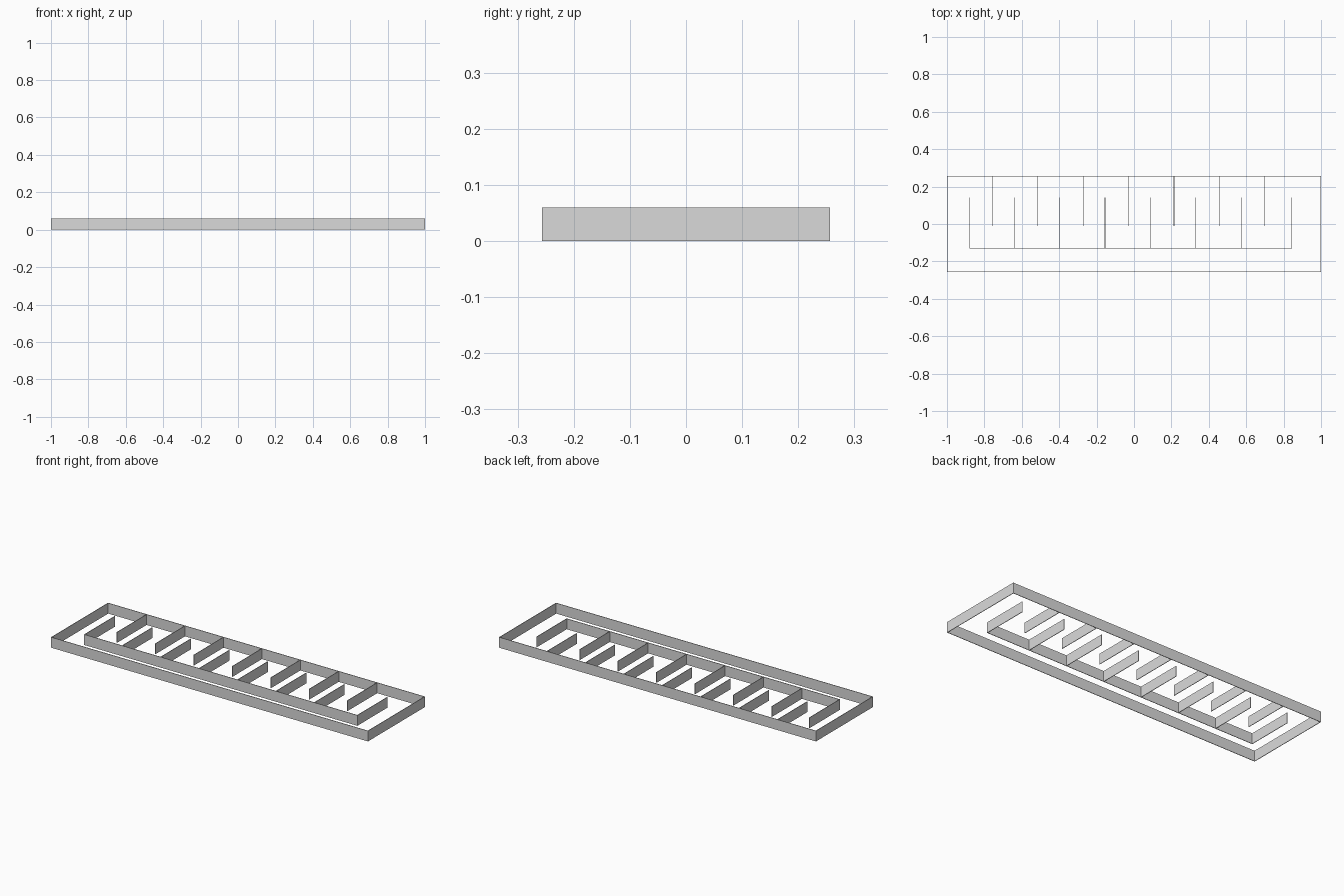
import bpy
import bmesh
from mathutils import Matrix, Vector

if "Cube" in bpy.data.objects:
    bpy.data.objects.remove(bpy.data.objects["Cube"])

HEIGHT = 0.06   # wall height
T = 0.003       # sheet thickness
X, Y = 1.0, 0.257

grey = bpy.data.materials.new("light_grey")
grey.diffuse_color = (0.7, 0.7, 0.7, 1)
grey.use_nodes = True
grey.node_tree.nodes["Principled BSDF"].inputs["Base Color"].default_value = grey.diffuse_color


def add_wall(bm, x0, x1, y0, y1):
    """Upright thin wall filling a plan rectangle."""
    size = Vector((x1 - x0, y1 - y0, HEIGHT))
    centre = Vector(((x0 + x1) / 2, (y0 + y1) / 2, HEIGHT / 2))
    bmesh.ops.create_cube(
        bm, size=1, matrix=Matrix.Translation(centre) @ Matrix.Diagonal(size).to_4x4())


def make_object(name, rects):
    bm = bmesh.new()
    for rect in rects:
        add_wall(bm, *rect)
    mesh = bpy.data.meshes.new(name)
    bm.to_mesh(mesh)
    bm.free()
    mesh.materials.append(grey)
    obj = bpy.data.objects.new(name, mesh)
    bpy.context.collection.objects.link(obj)


# Outer rectangular frame
make_object("outer_frame", [
    (-X, X, -Y, -Y + T),
    (-X, X, Y - T, Y),
    (-X, -X + T, -Y + T, Y - T),
    (X - T, X, -Y + T, Y - T),
])

# Fins hanging from the back wall of the frame
make_object("back_fins", [
    (x - T / 2, x + T / 2, -0.012, Y - T)
    for x in (-0.756 + 0.2425 * i for i in range(7))
])

# Separate comb: long spine with fins reaching between the back fins
make_object("comb_spine", [(-0.878 - T / 2, 0.844 + T / 2, -0.13 - T / 2, -0.13 + T / 2)])
comb_x = [-0.878] + [-0.64 + 0.2425 * i for i in range(6)] + [0.844]
make_object("comb_fins", [
    (x - T / 2, x + T / 2, -0.13 + T / 2, 0.142) for x in comb_x
])
